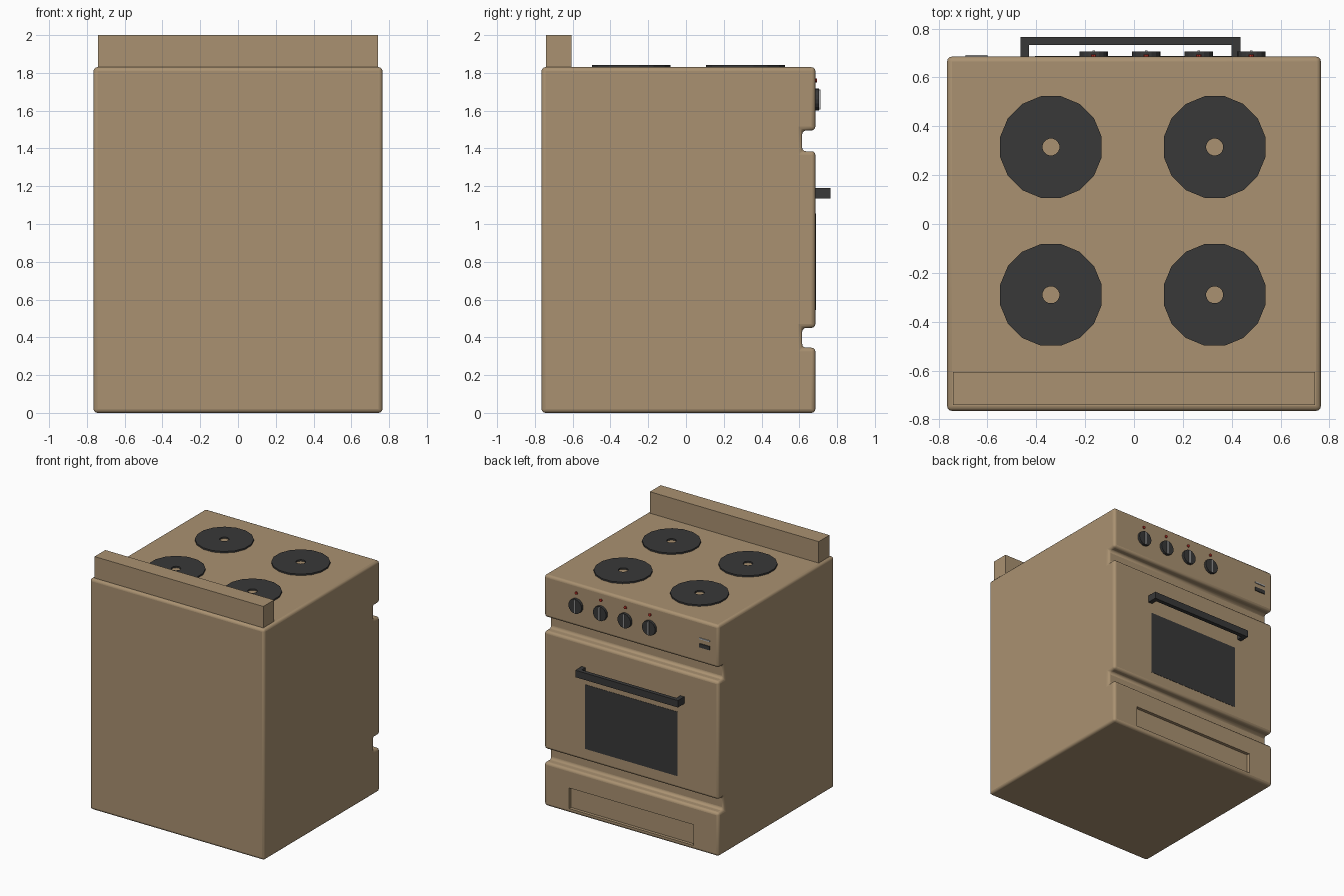
import bpy, bmesh, math
from mathutils import Matrix

if "Cube" in bpy.data.objects:
    bpy.data.objects.remove(bpy.data.objects["Cube"])


def material(name, rgb):
    m = bpy.data.materials.new(name)
    m.diffuse_color = (*rgb, 1)
    m.use_nodes = True
    m.node_tree.nodes["Principled BSDF"].inputs["Base Color"].default_value = m.diffuse_color
    return m


TAN = material("tan_enamel", (0.40, 0.285, 0.165))
DARK = material("dark_metal", (0.04, 0.04, 0.04))
GREY = material("light_grey", (0.45, 0.45, 0.45))
RED = material("red_lamp", (0.5, 0.03, 0.02))


def make(name, bm, mat):
    bmesh.ops.recalc_face_normals(bm, faces=bm.faces)
    me = bpy.data.meshes.new(name)
    bm.to_mesh(me)
    bm.free()
    ob = bpy.data.objects.new(name, me)
    bpy.context.collection.objects.link(ob)
    if mat:
        me.materials.append(mat)
    return ob


def box(name, lo, hi, mat):
    bm = bmesh.new()
    bmesh.ops.create_cube(bm, size=1)
    for v in bm.verts:
        v.co = [(a + b) / 2 + c * (b - a) for a, b, c in zip(lo, hi, v.co)]
    return make(name, bm, mat)


def extrude_x(name, profile, half, mat):
    bm = bmesh.new()
    face = bm.faces.new([bm.verts.new((-half, y, z)) for y, z in profile])
    ext = bmesh.ops.extrude_face_region(bm, geom=[face])
    bmesh.ops.translate(bm, vec=(2 * half, 0, 0),
                        verts=[g for g in ext["geom"] if isinstance(g, bmesh.types.BMVert)])
    return make(name, bm, mat)


def disc_y(name, x, z, r, y0, y1, sides, mat):
    bm = bmesh.new()
    bmesh.ops.create_cone(bm, cap_ends=True, segments=sides, radius1=r, radius2=r, depth=y1 - y0,
                          matrix=Matrix.Translation((x, (y0 + y1) / 2, z)) @ Matrix.Rotation(math.pi / 2, 4, 'X'))
    return make(name, bm, mat)


def ring(name, x, y, z0, z1, r_in, r_out, sides, mat):
    bm = bmesh.new()
    loops = []
    for r, z in ((r_in, z0), (r_out, z0), (r_out, z1), (r_in, z1)):
        loops.append([bm.verts.new((x + r * math.cos((i + .5) * math.tau / sides),
                                    y + r * math.sin((i + .5) * math.tau / sides), z)) for i in range(sides)])
    for k in range(4):
        a, b = loops[k], loops[(k + 1) % 4]
        for i in range(sides):
            j = (i + 1) % sides
            bm.faces.new((a[i], a[j], b[j], b[i]))
    return make(name, bm, mat)


FRONT, BACK, TOP, GROOVE = 0.685, -0.765, 1.83, 0.615

# Body: side profile with two horizontal grooves, rounded edges
profile = [(BACK, 0), (FRONT, 0)]
for z0, z1 in ((0.345, 0.45), (1.385, 1.495)):
    profile += [(FRONT, z0), (GROOVE, z0), (GROOVE, z1), (FRONT, z1)]
profile += [(FRONT, TOP), (BACK, TOP)]
body = extrude_x("body", profile, 0.765, TAN)
bevel = body.modifiers.new("round", 'BEVEL')
bevel.width, bevel.segments = 0.02, 3

# Recessed drawer panel
cutter = box("drawer_cutter", (-0.545, FRONT - 0.025, 0.033), (0.545, 0.8, 0.197), None)
cutter.hide_render = True
cutter.hide_viewport = True
cut = body.modifiers.new("drawer_recess", 'BOOLEAN')
cut.object, cut.operation, cut.solver = cutter, 'DIFFERENCE', 'EXACT'
bpy.context.view_layer.objects.active = body
body.select_set(True)
bpy.ops.object.shade_smooth_by_angle(angle=math.radians(35))

# Rear splash rail
box("splash_rail", (-0.74, -0.74, TOP - 0.01), (0.74, -0.605, 2.0), TAN)

# Hot plates
for x in (-0.34, 0.33):
    for y in (-0.29, 0.315):
        ring("hot_plate", x, y, TOP - 0.005, TOP + 0.012, 0.035, 0.212, 16, DARK)

# Knobs with pointer and lamp
for x in (-0.165, 0.05, 0.265, 0.48):
    disc_y("knob", x, 1.66, 0.058, FRONT - 0.005, 0.705, 16, DARK)
    box("knob_pointer", (x - 0.005, 0.70, 1.607), (x + 0.005, 0.711, 1.713), GREY)
    disc_y("lamp", x, 1.76, 0.011, FRONT - 0.005, 0.694, 10, RED)

# Small plain trim plate
box("trim_plate", (-0.69, FRONT - 0.005, 1.62), (-0.60, 0.692, 1.65), DARK)
box("trim_bar", (-0.69, FRONT - 0.005, 1.685), (-0.60, 0.692, 1.695), GREY)

# Oven window and handle
box("oven_window", (-0.405, FRONT - 0.01, 0.545), (0.405, FRONT + 0.002, 1.055), DARK)
box("handle_bar", (-0.465, 0.733, 1.135), (0.435, 0.765, 1.19), DARK)
for x in (-0.465, 0.40):
    box("handle_post", (x, FRONT - 0.005, 1.135), (x + 0.035, 0.733, 1.19), DARK)
